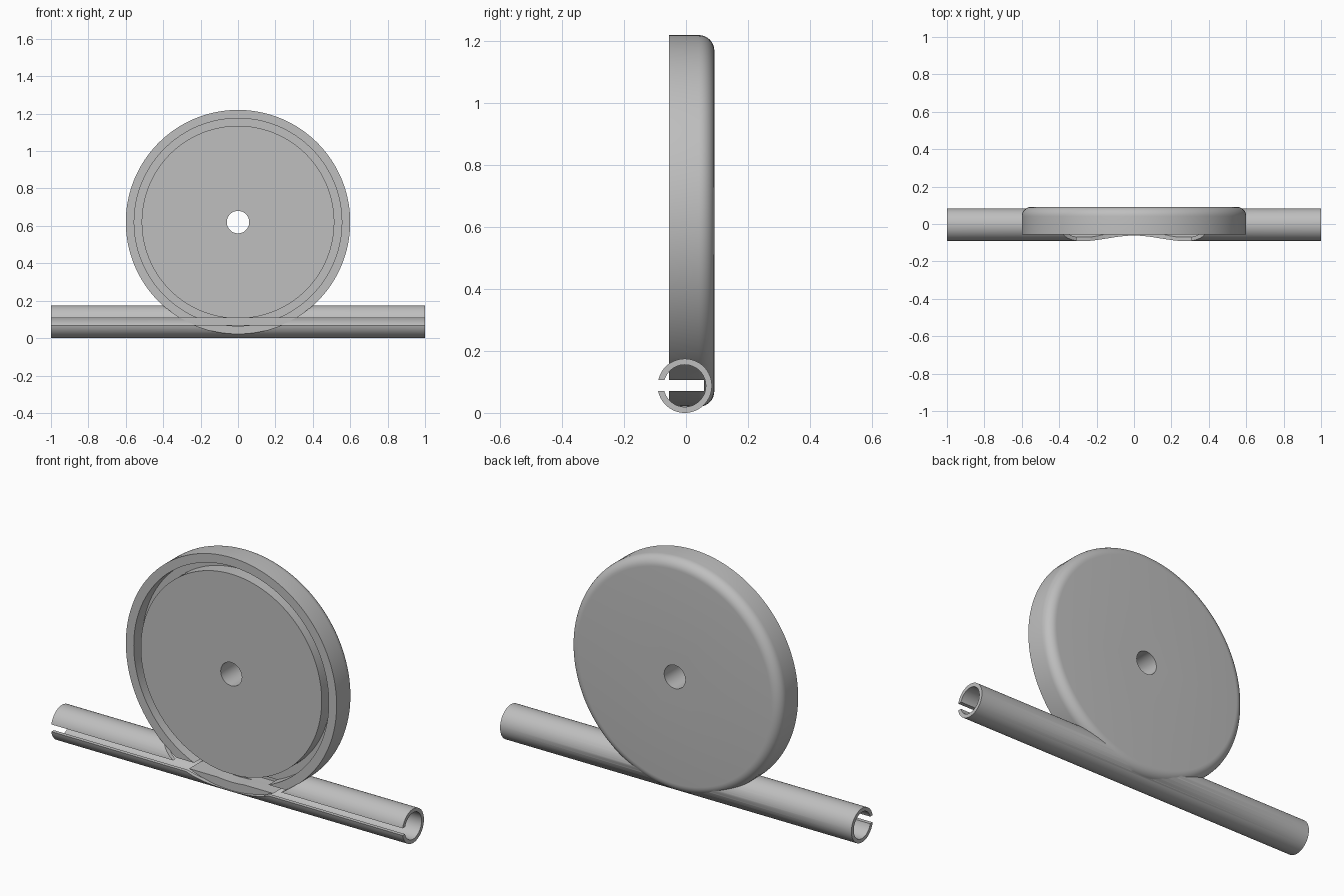
import bpy, bmesh, math
from mathutils import Matrix, Vector

cube = bpy.data.objects.get("Cube")
if cube:
    bpy.data.objects.remove(cube, do_unlink=True)

grey = bpy.data.materials.new("plain grey")
grey.use_nodes = True
GREY = (0.52, 0.52, 0.52, 1)
grey.diffuse_color = GREY
grey.node_tree.nodes["Principled BSDF"].inputs["Base Color"].default_value = GREY

TO_Y = Matrix.Rotation(math.radians(-90), 4, "X")   # local z -> +y
TO_X = Matrix.Rotation(math.radians(90), 4, "Y")    # local z -> +x
DISC_AT = Vector((0, 0, 0.62))
TUBE_AT = Vector((0, -0.004, 0.0875))


def finish(name, bm):
    bmesh.ops.recalc_face_normals(bm, faces=bm.faces[:])
    mesh = bpy.data.meshes.new(name)
    bm.to_mesh(mesh)
    bm.free()
    mesh.materials.append(grey)
    obj = bpy.data.objects.new(name, mesh)
    bpy.context.collection.objects.link(obj)
    return obj


def lathe(name, profile, turn, centre, steps):
    """Spin a closed (radius, height) profile into a solid ring."""
    bm = bmesh.new()
    rings = []
    for i in range(steps):
        a = math.tau * i / steps
        rings.append([bm.verts.new((r * math.cos(a), r * math.sin(a), h)) for r, h in profile])
    n = len(profile)
    for i, ring in enumerate(rings):
        nxt = rings[(i + 1) % steps]
        for j in range(n):
            k = (j + 1) % n
            bm.faces.new((ring[j], ring[k], nxt[k], nxt[j]))
    bm.transform(Matrix.Translation(centre) @ turn)
    return finish(name, bm)


def prism(name, sides, radius, y0, y1):
    """Prism along y on the disc axis, with a corner pointing to +x."""
    bm = bmesh.new()
    bmesh.ops.create_cone(bm, cap_ends=True, segments=sides, radius1=radius,
                          radius2=radius, depth=y1 - y0)
    first = max(bm.verts, key=lambda v: v.co.x).co
    spin = Matrix.Rotation(-math.atan2(first.y, first.x), 4, "Z")
    bm.transform(Matrix.Translation(DISC_AT + Vector((0, (y0 + y1) / 2, 0))) @ TO_Y @ spin)
    return finish(name, bm)


def box(name, low, high):
    low, high = Vector(low), Vector(high)
    bm = bmesh.new()
    bmesh.ops.create_cube(bm, size=1)
    bm.transform(Matrix.Translation((low + high) / 2) @ Matrix.Diagonal((*(high - low), 1)))
    return finish(name, bm)


def combine(target, other, operation):
    mod = target.modifiers.new("join", "BOOLEAN")
    mod.operation, mod.solver, mod.object = operation, "EXACT", other
    bpy.context.view_layer.objects.active = target
    bpy.ops.object.modifier_apply(modifier=mod.name)
    bpy.data.objects.remove(other, do_unlink=True)


# Disc: bored, grooved on the front, rounded on the back edge
FRONT, BACK, FILLET = -0.055, 0.0915, 0.05
profile = [(0.06, FRONT), (0.515, FRONT), (0.515, 0.015), (0.555, 0.015),
           (0.555, FRONT), (0.6, FRONT)]
for i in range(9):
    a = math.pi / 2 * i / 8
    profile.append((0.6 - FILLET + FILLET * math.cos(a), BACK - FILLET + FILLET * math.sin(a)))
profile.append((0.06, BACK))
wheel = lathe("disc_on_split_tube", profile, TO_Y, DISC_AT, 128)

# Hexagonal nut pocket in the back
combine(wheel, prism("nut_pocket", 6, 0.11, 0.02, 0.2), "DIFFERENCE")

# Tube, cleared in front of the disc
tube = lathe("tube", [(0.068, -1), (0.0875, -1), (0.0875, 1), (0.068, 1)], TO_X, TUBE_AT, 64)
combine(tube, prism("disc_clearance", 128, 0.598, -0.3, 0.03), "DIFFERENCE")
combine(wheel, tube, "UNION")

# Long slot through the front of the tube and the disc
combine(wheel, box("slot", (-1.2, -0.3, 0.07), (1.2, 0.058, 0.107)), "DIFFERENCE")

bpy.ops.object.select_all(action="DESELECT")
wheel.select_set(True)
bpy.context.view_layer.objects.active = wheel
bpy.ops.object.shade_smooth_by_angle(angle=math.radians(30))
